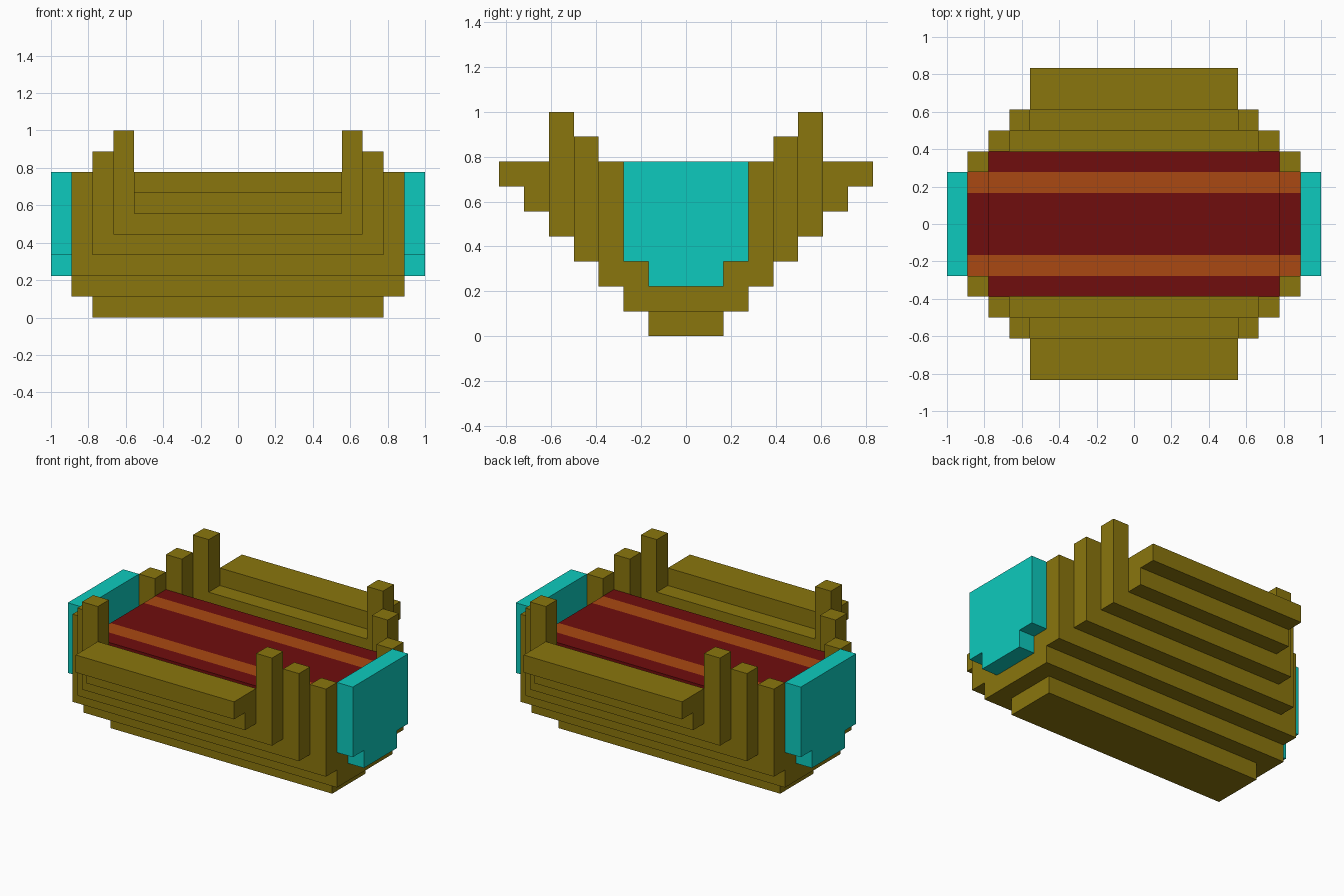
import bpy, bmesh

if "Cube" in bpy.data.objects:
    bpy.data.objects.remove(bpy.data.objects["Cube"])

U = 1 / 9  # one block


def material(name, rgb):
    m = bpy.data.materials.new(name)
    m.diffuse_color = (*rgb, 1)
    m.use_nodes = True
    m.node_tree.nodes["Principled BSDF"].inputs["Base Color"].default_value = m.diffuse_color
    return m


WOOD = material("olive wood", (0.255, 0.181, 0.004))
CYAN = material("cyan panel", (0.004, 0.59, 0.51))
RED = material("dark red", (0.162, 0.004, 0.004))
ORANGE = material("rust orange", (0.40, 0.066, 0.006))


def blocks(name, mat, boxes):
    """One object from boxes given as (x0, x1, y0, y1, z0, z1) in blocks."""
    bm = bmesh.new()
    for x0, x1, y0, y1, z0, z1 in boxes:
        geo = bmesh.ops.create_cube(bm, size=1)["verts"]
        for v in geo:
            v.co.x = (x1 if v.co.x > 0 else x0) * U
            v.co.y = (y1 if v.co.y > 0 else y0) * U
            v.co.z = (z1 if v.co.z > 0 else z0) * U
    me = bpy.data.meshes.new(name)
    bm.to_mesh(me)
    bm.free()
    me.materials.append(mat)
    ob = bpy.data.objects.new(name, me)
    bpy.context.collection.objects.link(ob)
    return ob


def flip_x(b):
    return (-b[1], -b[0], *b[2:])


def flip_y(b):
    return (b[0], b[1], -b[3], -b[2], b[4], b[5])


# Keel and floor
blocks("keel", WOOD, [(-7, 7, -1.5, 1.5, 0, 1)])
blocks("floor", WOOD, [(-8, 8, -2.5, 2.5, 1, 2)])

# Stepped side planks, each two blocks deep and one block further out
for level, half in zip(range(2, 7), (8, 7, 6, 5, 5)):
    plank = (-half, half, level - 0.5, level + 1.5, level, level + 1)
    blocks(f"side_plank_{level - 1}", WOOD, [plank, flip_y(plank)])

# Corner posts rising in steps
for i in range(3):
    p = (7 - i, 8 - i, 2.5 + i, 3.5 + i, 3 + i, 7 + i)
    blocks(f"corner_posts_{i + 1}", WOOD, [p, flip_x(p), flip_y(p), flip_x(flip_y(p))])

# End panels with a narrower foot
panel = [(8, 9, -2.5, 2.5, 3, 7), (8, 9, -1.5, 1.5, 2, 3)]
blocks("right_end_panel", CYAN, panel)
blocks("left_end_panel", CYAN, [flip_x(b) for b in panel])

# Striped filling: long lower layer, shorter top layer
blocks("filling_centre", RED, [(-8, 8, -1.5, 1.5, 2, 5), (-7, 7, -1.5, 1.5, 5, 6)])
stripe = [(-8, 8, 1.5, 2.5, 3, 5), (-7, 7, 1.5, 2.5, 5, 6)]
blocks("filling_stripes", ORANGE, stripe + [flip_y(b) for b in stripe])
edge = (-7, 7, 2.5, 3.5, 4, 6)
blocks("filling_edges", RED, [edge, flip_y(edge)])
